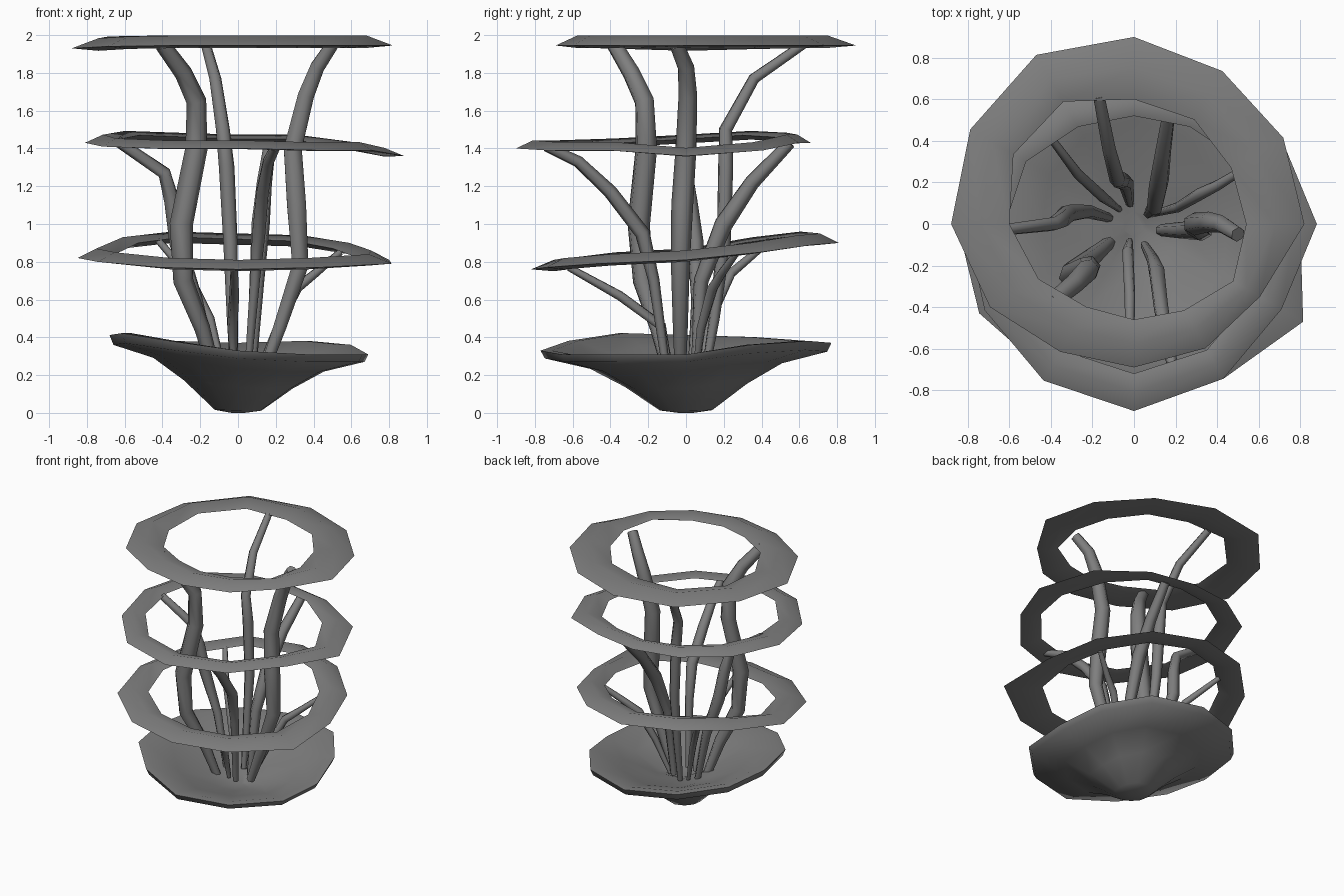
import bpy, math

if "Cube" in bpy.data.objects:
    bpy.data.objects.remove(bpy.data.objects["Cube"])

N = 12  # corners around the bowl and every hoop

grey = bpy.data.materials.new("dark_grey")
grey.diffuse_color = (.21, .21, .21, 1)
grey.use_nodes = True
grey.node_tree.nodes["Principled BSDF"].inputs["Base Color"].default_value = grey.diffuse_color


def finish(ob, angle):
    """Shared grey and smooth shading with sharp rims."""
    ob.data.materials.append(grey)
    bpy.ops.object.select_all(action='DESELECT')
    ob.select_set(True)
    bpy.context.view_layer.objects.active = ob
    bpy.ops.object.shade_smooth_by_angle(angle=math.radians(angle))


def mesh_object(name, rows, close_rows):
    """Skin a list of equal-length closed loops into one smooth low-poly mesh."""
    n = len(rows[0])
    verts = [v for row in rows for v in row]
    faces = []
    for i in range(len(rows) if close_rows else len(rows) - 1):
        j = (i + 1) % len(rows)
        for k in range(n):
            m = (k + 1) % n
            faces.append((i * n + k, i * n + m, j * n + m, j * n + k))
    if not close_rows:
        faces += [tuple(reversed(range(n))),
                  tuple((len(rows) - 1) * n + k for k in range(n))]
    me = bpy.data.meshes.new(name)
    me.from_pydata(verts, [], faces)
    ob = bpy.data.objects.new(name, me)
    bpy.context.collection.objects.link(ob)
    finish(ob, 60)


def polar(k, r, z):
    a = 2 * math.pi * k / N
    return (r * math.cos(a), r * math.sin(a), z)


def hoop(name, inner, outer, heights, h):
    """Irregular flat hoop with a lens-shaped section."""
    rows = []
    for k in range(N):
        i, o, z = inner[k], outer[k], heights[k]
        mid = (i + o) / 2
        rows.append([polar(k, i, z), polar(k, mid, z - h),
                     polar(k, o, z - 0.02), polar(k, mid, z + h)])
    mesh_object(name, rows, True)


def stem(name, radius, points):
    """Six-sided bent stem, thinner at its root and tip."""
    cu = bpy.data.curves.new(name, 'CURVE')
    cu.dimensions = '3D'
    cu.bevel_depth = radius
    cu.bevel_resolution = 1
    cu.use_fill_caps = True
    sp = cu.splines.new('POLY')
    sp.points.add(len(points) - 1)
    for i, (p, q) in enumerate(zip(sp.points, points)):
        p.co = (*q, 1)
        t = i / (len(points) - 1)
        p.radius = 0.5 + 0.5 * min(1, t * 2.5) - 0.35 * max(0, t - 0.5) * 2
    ob = bpy.data.objects.new(name, cu)
    bpy.context.collection.objects.link(ob)
    bpy.ops.object.select_all(action='DESELECT')
    ob.select_set(True)
    bpy.context.view_layer.objects.active = ob
    bpy.ops.object.convert(target='MESH')
    finish(bpy.context.view_layer.objects.active, 70)


# Bowl: outer wall, uneven rim, shallow inside
rim_r = [.69, .69, .75, .77, .74, .72, .68, .71, .72, .77, .76, .76]
rim_z = [.30, .35, .37, .36, .37, .39, .40, .41, .37, .32, .30, .30]
walls = [(.05, 0), (.18, .04), (.42, .43), (.66, .73), (.97, .90), (1, 1.03),
         (.92, 1.03), (.65, .85), (.3, .58), (.08, .5)]
bowl_rows = [[polar(k, r * rim_r[k], z * rim_z[k]) for k in range(N)] for r, z in walls]
mesh_object("bowl", bowl_rows, False)

# Three hoops, low to high
hoop("lower_hoop",
     [.61, .58, .58, .61, .60, .61, .65, .64, .60, .58, .62, .66],
     [.80, .78, .78, .81, .80, .80, .85, .86, .83, .82, .86, .94],
     [.83, .87, .91, .92, .93, .90, .84, .82, .79, .78, .79, .81], .03)
hoop("middle_hoop",
     [.67, .60, .54, .52, .54, .60, .62, .66, .70, .72, .70, .67],
     [.88, .82, .69, .66, .70, .78, .81, .83, .87, .90, .86, .82],
     [1.38, 1.41, 1.45, 1.45, 1.46, 1.47, 1.45, 1.43, 1.42, 1.42, 1.41, 1.41], .023)
hoop("upper_hoop",
     [.54, .54, .58, .60, .68, .67, .60, .53, .46, .46, .48, .55],
     [.82, .83, .85, .90, .94, .91, .88, .80, .71, .69, .69, .70],
     [1.965] * 5 + [1.96, 1.95, 1.96] + [1.965] * 4, .033)

# Tall stems to the upper hoop
stem("tall_stem_left", .063, [(-.12, -.09, .2), (-.19, -.15, .45), (-.29, -.23, .7), (-.30, -.25, 1.0),
                              (-.22, -.21, 1.4), (-.22, -.22, 1.65), (-.29, -.29, 1.8), (-.40, -.38, 1.95)])
stem("tall_stem_back", .042, [(-.02, .1, .2), (-.03, .15, .5), (-.04, .2, .9), (-.06, .21, 1.3),
                              (-.08, .21, 1.5), (-.12, .36, 1.77), (-.17, .62, 1.95)])
stem("tall_stem_right", .058, [(.13, -.03, .2), (.22, -.03, .45), (.33, -.03, .78), (.31, -.02, 1.1),
                               (.29, 0, 1.4), (.36, .01, 1.68), (.42, 0, 1.83), (.50, -.05, 1.95)])

# Stems to the middle hoop
stem("middle_stem_left", .045, [(-.12, .03, .2), (-.22, .06, .6), (-.32, .05, .9), (-.35, .02, 1.12),
                                (-.39, 0, 1.27), (-.64, -.03, 1.44)])
stem("middle_stem_back", .05, [(.07, .05, .2), (.1, .08, .7), (.12, .2, 1.0), (.14, .35, 1.22),
                               (.17, .55, 1.43)])
stem("middle_stem_front", .04, [(.05, -.1, .2), (.09, -.17, .7), (.11, -.23, .95), (.13, -.4, 1.17),
                                (.16, -.57, 1.33), (.2, -.74, 1.41)])

# Short stems to the lower hoop
stem("short_stem_front", .03, [(-.02, -.08, .2), (-.03, -.13, .46), (-.02, -.35, .62), (-.02, -.62, .77)])
stem("short_stem_back_left", .028, [(-.07, .07, .2), (-.15, .13, .5), (-.27, .24, .74), (-.42, .44, .91)])
stem("short_stem_back_right", .03, [(.1, .05, .2), (.21, .08, .45), (.31, .14, .66), (.41, .19, .74),
                                    (.54, .27, .85)])
